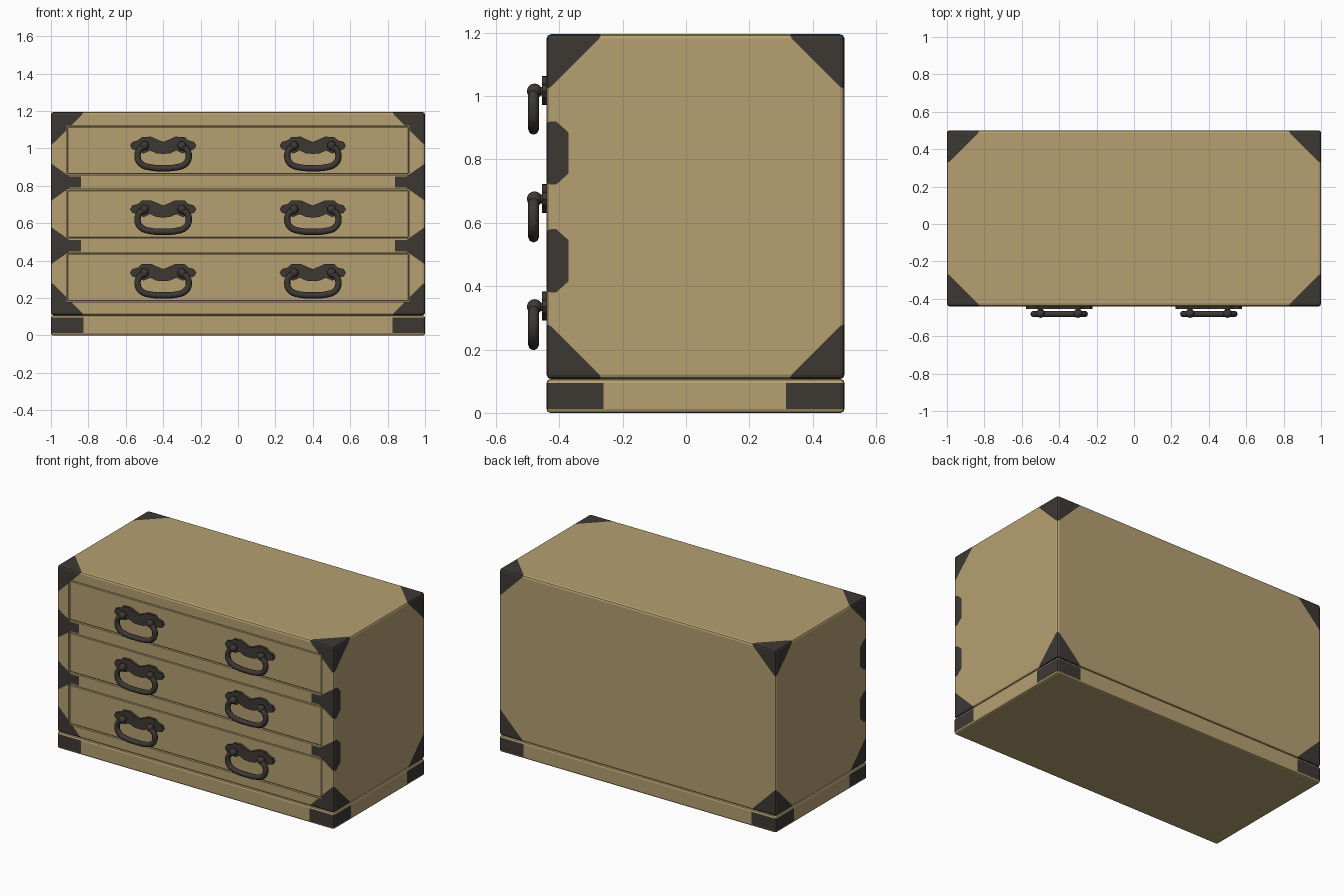
import bpy, bmesh
from mathutils import Vector

if "Cube" in bpy.data.objects:
    bpy.data.objects.remove(bpy.data.objects["Cube"])


def material(name, rgb):
    m = bpy.data.materials.new(name)
    m.diffuse_color = (*rgb, 1)
    m.use_nodes = True
    m.node_tree.nodes["Principled BSDF"].inputs["Base Color"].default_value = m.diffuse_color
    return m


WOOD = material("pale wood", (0.46, 0.35, 0.165))
IRON = material("dark iron", (0.046, 0.040, 0.034))
X, YF, YB = 1.0, -0.44, 0.5
Z0, Z1 = 0.107, 1.195
DRAWERS = (0.31, 0.65, 0.99)
RAILS = (0.48, 0.82)


def add_box(bm, lo, hi):
    lo, hi = Vector(lo), Vector(hi)
    vs = bmesh.ops.create_cube(bm, size=1)["verts"]
    for v in vs:
        v.co = (lo + hi) / 2 + v.co * (hi - lo)


def bevel_all(bm, width, seg=2):
    bmesh.ops.bevel(bm, geom=bm.edges[:], offset=width, segments=seg,
                    profile=0.5, affect='EDGES')


def cut(bm, co, no):
    bmesh.ops.bisect_plane(bm, geom=bm.verts[:] + bm.edges[:] + bm.faces[:],
                           dist=1e-5, plane_co=co, plane_no=Vector(no).normalized())


def finish(bm, name, mats, smooth=False):
    bmesh.ops.recalc_face_normals(bm, faces=bm.faces[:])
    me = bpy.data.meshes.new(name)
    bm.to_mesh(me)
    bm.free()
    for m in mats:
        me.materials.append(m)
    ob = bpy.data.objects.new(name, me)
    bpy.context.collection.objects.link(ob)
    bpy.ops.object.select_all(action='DESELECT')
    ob.select_set(True)
    bpy.context.view_layer.objects.active = ob
    if smooth:
        bpy.ops.object.shade_smooth_by_angle(angle=0.7)
    return ob


# Cutter for the drawer openings
bm = bmesh.new()
for z in DRAWERS:
    add_box(bm, (-0.917, -0.6, z - 0.132), (0.917, -0.41, z + 0.132))
cutter = finish(bm, "drawer_opening_cutter", [WOOD])
cutter.hide_render = True

# Carcass with iron corners and rail brackets cut into its faces
bm = bmesh.new()
add_box(bm, (-X, YF, Z0), (X, YB, Z1))
bevel_all(bm, 0.014)
CORNER = 0.18
for sx in (-1, 1):
    for y, sy in ((YF, -1), (YB, 1)):
        for z, sz in ((Z0, -1), (Z1, 1)):
            cut(bm, (sx * (X - CORNER), y, z), (sx, sy, sz))
    cut(bm, (sx * 0.84, 0, 0), (1, 0, 0))
    for c in RAILS:
        for s in (-1, 1):
            cut(bm, (sx * 0.9, 0, c + s * 0.03), (-0.7 * sx, 0, s))
cut(bm, (0, -0.37, 0), (0, 1, 0))
for c in RAILS:
    for s in (-1, 1):
        cut(bm, (0, 0, c + s * 0.03), (0, 0, 1))
        cut(bm, (0, -0.41, c + s * 0.1), (0, 0.9, s))
for f in bm.faces:
    p = f.calc_center_median()
    ax = abs(p.x)
    corner = (X - ax) + min(p.y - YF, YB - p.y) + min(p.z - Z0, Z1 - p.z) < CORNER
    dz = min(abs(p.z - c) for c in RAILS)
    bracket = (ax > 0.84 and p.y < -0.37 and dz < 0.03 + max(0, 0.7 * (ax - 0.9))
               and dz < 0.1 - 0.9 * (p.y + 0.41))
    f.material_index = int(corner or bracket)
carcass = finish(bm, "carcass", [WOOD, IRON])
mod = carcass.modifiers.new("openings", 'BOOLEAN')
mod.operation = 'DIFFERENCE'
mod.solver = 'EXACT'
mod.object = cutter
bpy.ops.object.modifier_apply(modifier=mod.name)
bpy.data.objects.remove(cutter)

# Plinth with iron corner straps
bm = bmesh.new()
add_box(bm, (-X, YF, 0), (X, YB, 0.107))
bevel_all(bm, 0.012)
for x in (-0.825, 0.825):
    cut(bm, (x, 0, 0), (1, 0, 0))
for y in (-0.26, 0.315):
    cut(bm, (0, y, 0), (0, 1, 0))
for f in bm.faces:
    p = f.calc_center_median()
    f.material_index = int(abs(p.x) > 0.825 and (p.y < -0.26 or p.y > 0.315)
                           and 0.01 < p.z < 0.097)
finish(bm, "plinth", [WOOD, IRON])

# Drawer fronts
for i, z in enumerate(DRAWERS):
    bm = bmesh.new()
    add_box(bm, (-0.912, -0.438, z - 0.127), (0.912, -0.4, z + 0.127))
    bevel_all(bm, 0.004, 1)
    finish(bm, f"drawer_front_{i + 1}", [WOOD])

# Handles: batwing plate, two studs and a hanging bail
HALF = [(0, 0.02), (0.035, 0.034), (0.065, 0.048), (0.115, 0.046), (0.135, 0.028),
        (0.165, 0.02), (0.177, 0), (0.165, -0.02), (0.135, -0.026), (0.105, -0.042),
        (0.07, -0.026), (0.035, -0.042), (0, -0.044)]
OUTLINE = HALF + [(-x, z) for x, z in HALF[-2:0:-1]]
BAIL = [(0.1, -0.005), (0.125, -0.02), (0.137, -0.06), (0.118, -0.098), (0.065, -0.117)]
PATH = BAIL + [(0, -0.12)] + [(-x, z) for x, z in reversed(BAIL)]


def handle(name, cx, cz):
    bm = bmesh.new()
    face = bm.faces.new([bm.verts.new((cx + x, -0.455, cz + z)) for x, z in OUTLINE])
    ext = bmesh.ops.extrude_face_region(bm, geom=[face])["geom"]
    for v in ext:
        if isinstance(v, bmesh.types.BMVert):
            v.co.y = -0.434
    finish(bm, name + "_plate", [IRON])

    bm = bmesh.new()
    for s in (-1, 1):
        for r, y, depth in ((0.024, -0.478, 0.024), (0.014, -0.455, 0.024)):
            vs = bmesh.ops.create_uvsphere(bm, u_segments=14, v_segments=8, radius=1)["verts"]
            for v in vs:
                v.co = Vector((cx + s * 0.1, y, cz)) + Vector(
                    (v.co.x * r, v.co.y * depth, v.co.z * r))
    finish(bm, name + "_studs", [IRON], True)

    cu = bpy.data.curves.new(name + "_bail", 'CURVE')
    cu.dimensions = '3D'
    cu.bevel_depth = 0.017
    cu.bevel_resolution = 2
    cu.resolution_u = 4
    cu.use_fill_caps = True
    sp = cu.splines.new('BEZIER')
    sp.bezier_points.add(len(PATH) - 1)
    for bp, (x, z) in zip(sp.bezier_points, PATH):
        bp.co = (cx + x, -0.481, cz + z)
        bp.handle_left_type = bp.handle_right_type = 'AUTO'
    cu.materials.append(IRON)
    bpy.context.collection.objects.link(bpy.data.objects.new(name + "_bail", cu))


for i, z in enumerate(DRAWERS):
    for side, x in (("left", -0.4), ("right", 0.4)):
        handle(f"handle_{side}_{i + 1}", x, z + 0.025)
